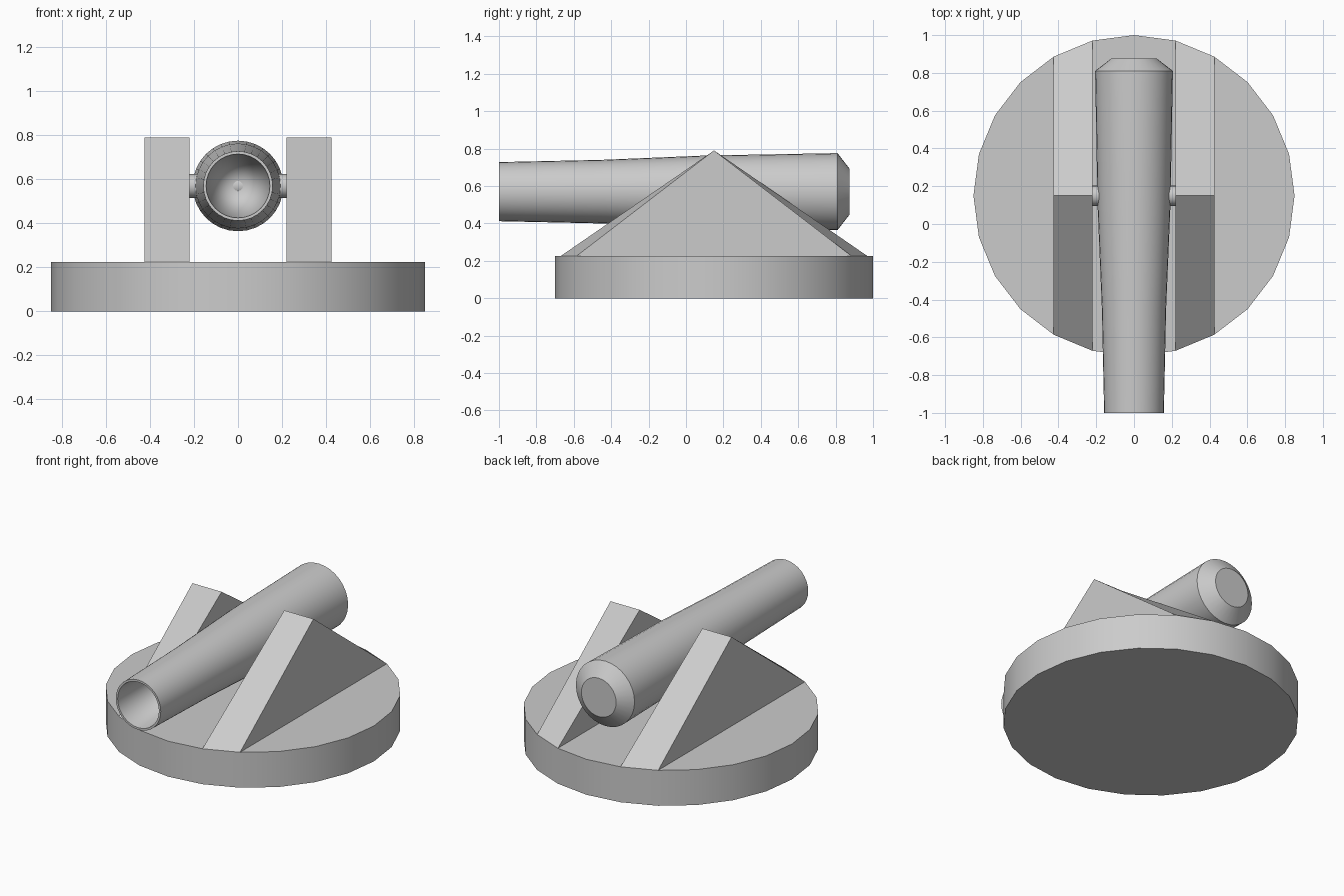
import bpy, bmesh, math

if "Cube" in bpy.data.objects:
    bpy.data.objects.remove(bpy.data.objects["Cube"])

CY, BASE_R, BASE_H, AXIS_Z, SIDES = 0.15, 0.85, 0.225, 0.57, 24


def make_object(name, bm, smooth=True, angle=30):
    bmesh.ops.recalc_face_normals(bm, faces=bm.faces)
    mesh = bpy.data.meshes.new(name)
    bm.to_mesh(mesh)
    bm.free()
    ob = bpy.data.objects.new(name, mesh)
    bpy.context.collection.objects.link(ob)
    if smooth:
        bpy.ops.object.select_all(action='DESELECT')
        ob.select_set(True)
        bpy.context.view_layer.objects.active = ob
        bpy.ops.object.shade_smooth_by_angle(angle=math.radians(angle))
    return ob


def lathe(name, profile, place, sides=SIDES):
    """Spin (radius, height) points; place(a, b, h) maps them into space.
    A zero radius makes a point, open ends are capped."""
    bm = bmesh.new()
    rings = []
    for r, h in profile:
        n = sides if r > 0 else 1
        rings.append([bm.verts.new(place(r * math.sin(2 * math.pi * i / sides),
                                         r * math.cos(2 * math.pi * i / sides), h))
                      for i in range(n)])
    for lo, hi in zip(rings, rings[1:]):
        for i in range(sides):
            j = (i + 1) % sides
            quad = [lo[i % len(lo)], lo[j % len(lo)], hi[j % len(hi)], hi[i % len(hi)]]
            bm.faces.new(list(dict.fromkeys(quad)))
    for ring in (rings[0], rings[-1]):
        if len(ring) > 1:
            bm.faces.new(ring)
    return make_object(name, bm)


# Round base plate
lathe("base", [(BASE_R, 0), (BASE_R, BASE_H)], lambda a, b, h: (a, CY + b, h))

# Barrel: bore, muzzle lip, tapered tube, chamfered breech
lathe("barrel",
      [(0, 0.3), (0.145, -1), (0.158, -1), (0.17, -0.45), (0.193, 0.1),
       (0.206, 0.81), (0.122, 0.875)],
      lambda a, b, h: (a, h, AXIS_Z + b), 32)

# Pivot pin between the supports
lathe("pivot_pin", [(0.054, -0.22), (0.054, 0.22)],
      lambda a, b, h: (h, CY + a, AXIS_Z + b), 16)

# Triangular supports whose feet follow one facet of the base rim
for side, sx in (("left", -1), ("right", 1)):
    bm = bmesh.new()
    ends = []
    for deg in (15, 30):
        x = sx * BASE_R * math.sin(math.radians(deg))
        y = BASE_R * math.cos(math.radians(deg))
        ends.append([bm.verts.new(p) for p in
                     ((x, CY - y, BASE_H), (x, CY, 0.79), (x, CY + y, BASE_H))])
    inner, outer = ends
    bm.faces.new(inner)
    bm.faces.new(outer)
    for i in range(3):
        j = (i + 1) % 3
        bm.faces.new((inner[i], inner[j], outer[j], outer[i]))
    make_object(side + "_support", bm, smooth=False)
